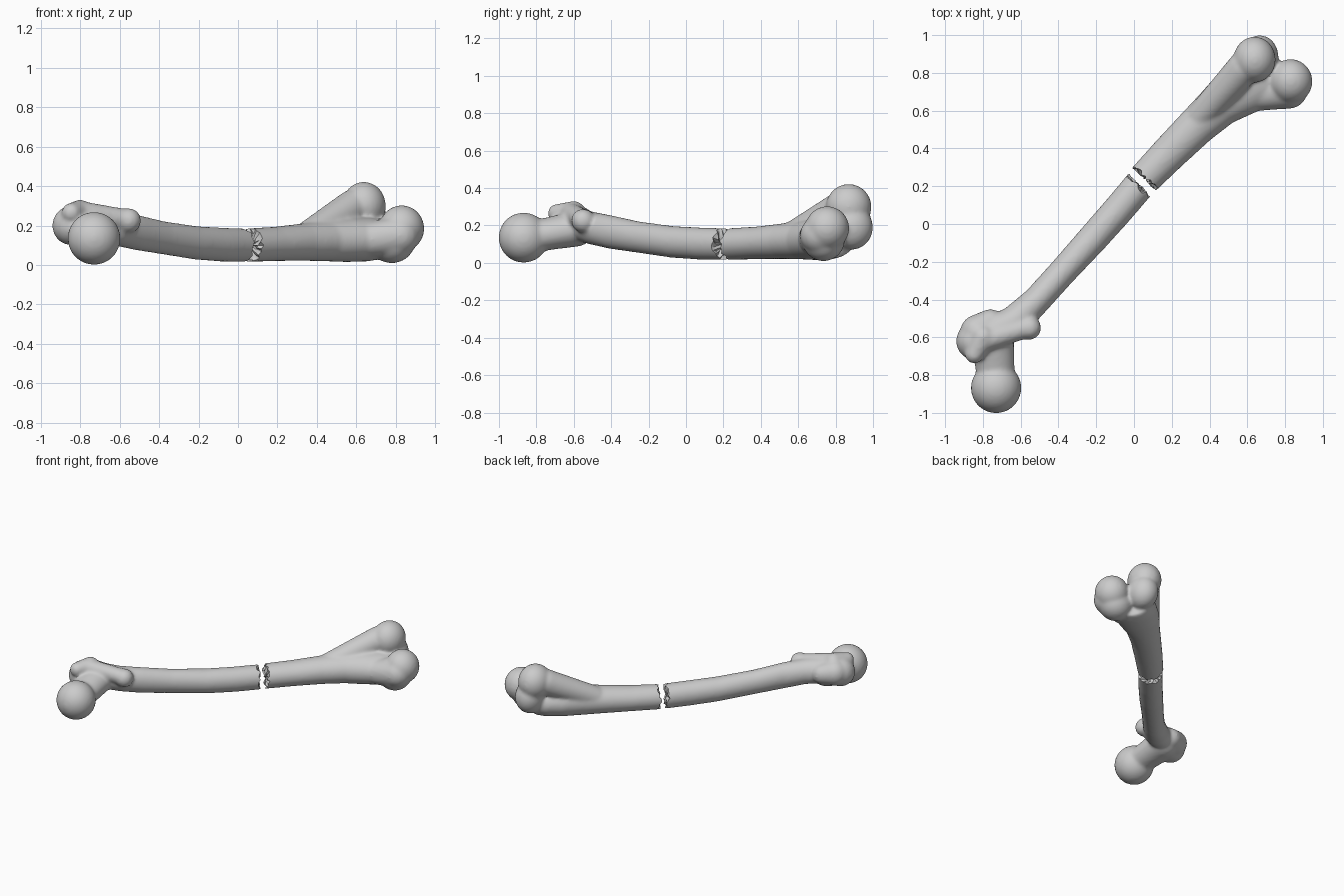
import bpy, bmesh, math, random
from mathutils import Vector, Matrix

if "Cube" in bpy.data.objects:
    bpy.data.objects.remove(bpy.data.objects["Cube"])
random.seed(4)
R = math.sqrt(0.5)


def world(t, s, z):
    # t runs along the shaft, s across it
    return Vector(((t + s) * R, (t - s) * R, z))


def tube(bm, stations, n=32):
    # closed loft of ellipses: t, s, z, half width, half height
    rings = []
    for t, s, z, a, b in stations:
        rings.append([bm.verts.new(world(t, s + a * math.cos(2 * math.pi * i / n),
                      z + b * math.sin(2 * math.pi * i / n))) for i in range(n)])
    for p, q in zip(rings, rings[1:]):
        for i in range(n):
            bm.faces.new((p[i], p[(i + 1) % n], q[(i + 1) % n], q[i]))
    bm.faces.new(rings[0][::-1])
    bm.faces.new(rings[-1])


def blob(bm, c, r):
    if not isinstance(r, tuple):
        r = (r, r, r)
    bmesh.ops.create_uvsphere(bm, u_segments=32, v_segments=20, radius=1,
                              matrix=Matrix.Translation(c) @ Matrix.Diagonal((*r, 1)))


def chain(bm, p0, r0, p1, r1, n=9, flat=1.0):
    # row of overlapping balls that fuses into a limb
    for i in range(n):
        k = i / (n - 1)
        r = r0 + (r1 - r0) * k
        blob(bm, Vector(p0).lerp(Vector(p1), k), (r, r, r * flat))


def to_object(bm, name):
    bmesh.ops.recalc_face_normals(bm, faces=bm.faces)
    me = bpy.data.meshes.new(name)
    bm.to_mesh(me)
    bm.free()
    ob = bpy.data.objects.new(name, me)
    bpy.context.collection.objects.link(ob)
    return ob


# Jagged slab that carves the fracture
bm = bmesh.new()
n, sides = 30, []
for side in (-1, 1):
    mid = bm.verts.new(world(0.187 + side * 0.03, -0.128, 0.1))
    rings = []
    for rad in (0.03, 0.06, 0.085, 0.15):
        ring = []
        for i in range(n):
            a = 2 * math.pi * i / n
            j = random.uniform(-0.014, 0.014)
            ring.append(bm.verts.new(world(0.187 + side * 0.03 + j, -0.128 + rad * math.cos(a),
                                           0.1 + rad * math.sin(a))))
        rings.append(ring)
    for i in range(n):
        k = (i + 1) % n
        bm.faces.new((mid, rings[0][i], rings[0][k]))
        for p, q in zip(rings, rings[1:]):
            bm.faces.new((p[i], q[i], q[k]))
            bm.faces.new((p[i], q[k], p[k]))
    sides.append(rings[-1])
for i in range(n):
    k = (i + 1) % n
    bm.faces.new((sides[0][i], sides[0][k], sides[1][k]))
    bm.faces.new((sides[0][i], sides[1][k], sides[1][i]))
cutter = to_object(bm, "fracture_cutter")
cutter.hide_render = True

# Upper bone piece: shaft
bm = bmesh.new()
tube(bm, [(-1.04, -0.17, .21, .07, .075), (-0.92, -0.12, .205, .09, .09),
          (-0.80, -0.082, .187, .085, .088), (-0.65, -0.078, .165, .075, .09),
          (-0.45, -0.088, .138, .075, .084), (-0.2, -0.10, .112, .081, .085),
          (0, -0.112, .103, .083, .086), (0.19, -0.128, .1, .084, .085)])
# head and neck
blob(bm, (-.73, -.868, .135), .134)
chain(bm, (-.75, -.60, .18), .115, (-.73, -.82, .14), .1, flat=.82)
# large trochanter, its hooked tip, the crest and the small trochanter
blob(bm, (-.845, -.62, .2), (.097, .1, .1))
chain(bm, (-.83, -.57, .21), .09, (-.76, -.52, .2), .07, 5)
chain(bm, (-.80, -.60, .265), .066, (-.845, -.69, .265), .05, 5)
chain(bm, (-.80, -.62, .265), .06, (-.57, -.55, .23), .055, 10)
blob(bm, (-.555, -.55, .225), .064)
upper = to_object(bm, "upper_bone")

# Lower bone piece: flaring shaft
bm = bmesh.new()
tube(bm, [(0.18, -0.13, .1, .087, .085), (0.4, -0.133, .107, .096, .087),
          (0.6, -0.132, .116, .104, .095), (0.75, -0.125, .122, .116, .103),
          (0.88, -0.105, .127, .145, .112), (1.0, -0.08, .13, .16, .112),
          (1.07, -0.07, .13, .14, .10)])
# inner condyle with the ridge that rises to it
chain(bm, world(.66, -.155, .15), .075, world(.99, -.172, .29), .09, 14)
blob(bm, (.638, .87, .3), (.112, .122, .122))
blob(bm, (.665, .885, .19), (.10, .115, .12))
# outer condyle
blob(bm, (.83, .755, .185), (.115, .118, .118))
blob(bm, (.78, .735, .125), (.12, .115, .116))
chain(bm, (.68, .69, .13), .09, (.82, .71, .15), .1, 6)
lower = to_object(bm, "lower_bone")

# Fuse, soften and fracture both pieces
for ob in (upper, lower):
    m = ob.modifiers.new("fuse", 'REMESH')
    m.mode = 'VOXEL'
    m.voxel_size = 0.01
    m = ob.modifiers.new("soften", 'SMOOTH')
    m.factor = 0.5
    m.iterations = 14
    m = ob.modifiers.new("fracture", 'BOOLEAN')
    m.operation = 'DIFFERENCE'
    m.object = cutter
    m.solver = 'EXACT'
    bpy.ops.object.select_all(action='DESELECT')
    ob.select_set(True)
    bpy.context.view_layer.objects.active = ob
    bpy.ops.object.convert(target='MESH')
    bpy.ops.object.shade_smooth_by_angle(angle=math.radians(40))
bpy.data.objects.remove(cutter)
